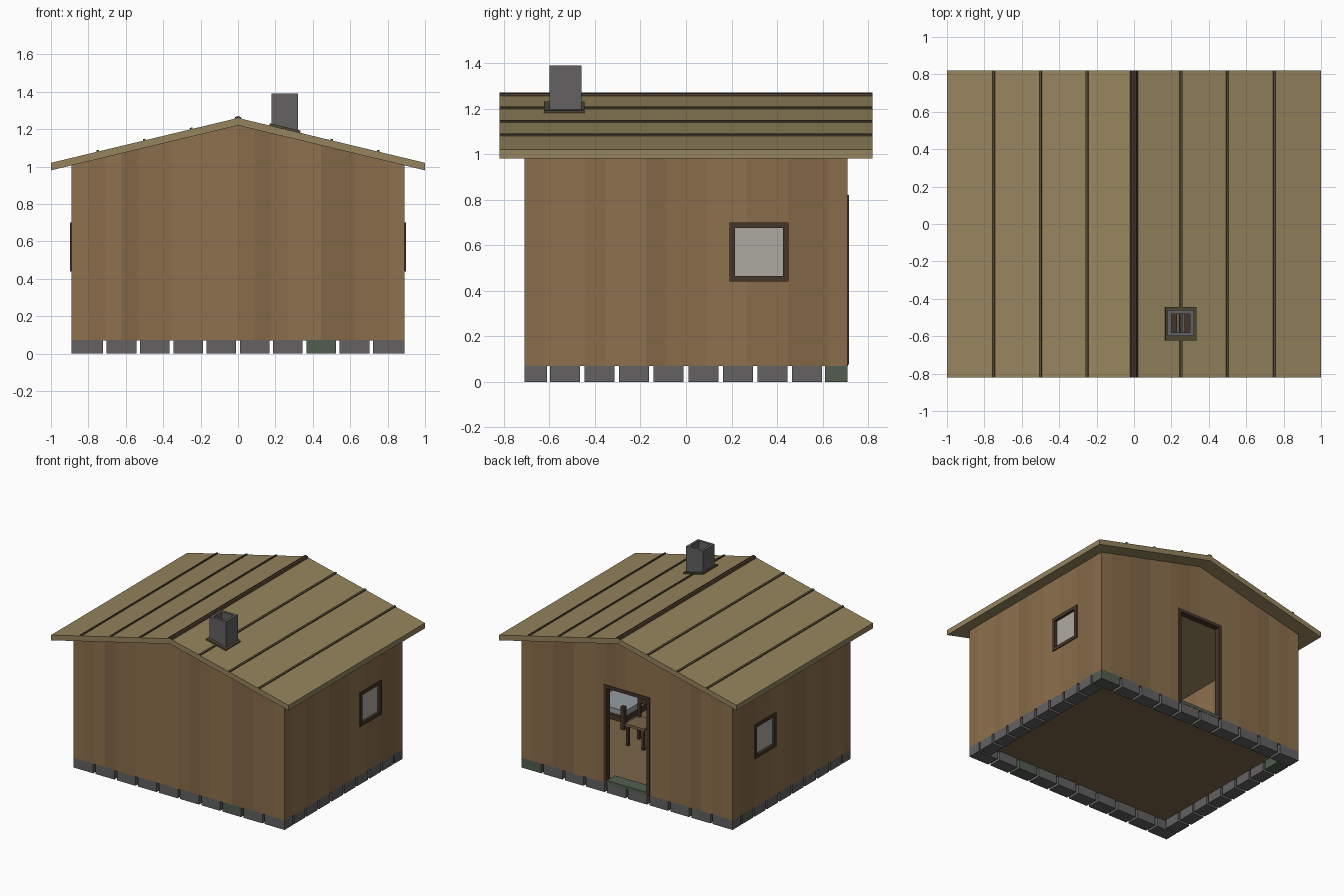
import bpy, bmesh, math, random
from mathutils import Matrix, Vector

if "Cube" in bpy.data.objects:
    bpy.data.objects.remove(bpy.data.objects["Cube"])

random.seed(4)
EAVE, RIDGE, SLOPE = 1.02, 1.26, 0.24      # roof top heights and fall per unit x
TILT = math.atan(SLOPE)


def mat(name, r, g, b):
    m = bpy.data.materials.new(name)
    m.diffuse_color = (r, g, b, 1)
    m.use_nodes = True
    m.node_tree.nodes["Principled BSDF"].inputs["Base Color"].default_value = m.diffuse_color
    return m


planks = [mat("plank_a", .27, .165, .075), mat("plank_b", .25, .15, .068), mat("plank_c", .225, .135, .062)]
shingle = mat("roof_board", .30, .23, .11)
dark = mat("dark_wood", .06, .036, .022)
batten_m = mat("batten_wood", .09, .068, .035)
stone = mat("stone", .125, .12, .12)
moss = mat("mossy_stone", .085, .11, .08)
floor_m = mat("floor_wood", .2, .13, .065)
glass = mat("pane", .42, .40, .36)
cloth = mat("blanket", .3, .33, .36)


def make(name, bm, *mats):
    bmesh.ops.recalc_face_normals(bm, faces=bm.faces)
    me = bpy.data.meshes.new(name)
    bm.to_mesh(me)
    bm.free()
    ob = bpy.data.objects.new(name, me)
    bpy.context.collection.objects.link(ob)
    for m in mats:
        me.materials.append(m)
    return ob


def add_box(bm, x0, x1, y0, y1, z0, z1, rot=0.0):
    c = Vector(((x0 + x1) / 2, (y0 + y1) / 2, (z0 + z1) / 2))
    m = Matrix.Translation(c) @ Matrix.Rotation(rot, 4, 'Y') @ Matrix.Diagonal((x1 - x0, y1 - y0, z1 - z0, 1))
    bmesh.ops.create_cube(bm, size=1, matrix=m)


def boxes(name, m, *specs):
    bm = bmesh.new()
    for s in specs:
        add_box(bm, *s)
    return make(name, bm, m)


def prism(name, profile, y0, y1, *mats):
    """Extrude an (x, z) profile along y."""
    bm = bmesh.new()
    f = bm.faces.new([bm.verts.new((x, y0, z)) for x, z in profile])
    ext = bmesh.ops.extrude_face_region(bm, geom=[f])
    bmesh.ops.translate(bm, vec=(0, y1 - y0, 0), verts=[v for v in ext["geom"] if isinstance(v, bmesh.types.BMVert)])
    return make(name, bm, *mats)


def cut(ob, *cutters):
    bpy.context.view_layer.objects.active = ob
    for c in cutters:
        md = ob.modifiers.new("cut", 'BOOLEAN')
        md.operation, md.solver, md.object = 'DIFFERENCE', 'EXACT', c
        bpy.ops.object.modifier_apply(modifier=md.name)
        bpy.data.objects.remove(c)


# Walls: gabled shell with a back doorway and two side windows
def gable(w, z0, peak):
    e = peak - SLOPE * w
    return [(-w, z0), (w, z0), (w, e), (0, peak), (-w, e)]


walls = prism("walls", gable(.89, .07, 1.225), -.71, .71, *planks)
cut(walls,
    prism("cut_room", gable(.86, .0, 1.4), -.68, .68),
    boxes("cut_door", dark, (-.18, .18, .6, .8, .0, .8)),
    boxes("cut_window", dark, (-1, 1, .205, .435, .455, .685)))
# Split walls into vertical planks of varied shade
bm = bmesh.new()
bm.from_mesh(walls.data)
STEP = .089
for axis, half in ((0, .89), (1, .71)):
    for i in range(1, int(2 * half / STEP) + 1):
        p, n = Vector(), Vector()
        p[axis], n[axis] = -half + i * STEP, 1
        bmesh.ops.bisect_plane(bm, geom=bm.verts[:] + bm.edges[:] + bm.faces[:], plane_co=p, plane_no=n)
shade = [random.randrange(3) for _ in range(40)]
for f in bm.faces:
    c = f.calc_center_median()
    f.material_index = shade[int((c.x + .9) / STEP if abs(f.normal.y) > .5 else (c.y + .72) / STEP + 18)]
bm.to_mesh(walls.data)
bm.free()

# Window frames and panes on both sides
for s, side in ((-1, "left"), (1, "right")):
    a, b = sorted((s * .855, s * .897))
    boxes(side + "_window_frame", dark,
          (a, b, .19, .45, .44, .465), (a, b, .19, .45, .675, .70),
          (a, b, .19, .215, .465, .675), (a, b, .425, .45, .465, .675))
    a, b = sorted((s * .872, s * .878))
    boxes(side + "_window_pane", glass, (a, b, .21, .43, .46, .68))

# Door frame and threshold
boxes("door_frame", dark, (-.195, -.17, .67, .715, .075, .8), (.17, .195, .67, .715, .075, .8),
      (-.195, .195, .67, .715, .795, .82))
boxes("threshold", moss, (-.17, .17, .61, .712, .07, .093))

# Foundation stones with open joints
G = .01
n = 0
ring = [(-.89 + .178 * i + G, -.89 + .178 * (i + 1) - G, s * .66 - .05, s * .66 + .05)
        for s in (-1, 1) for i in range(10)]
ring += [(s * .84 - .05, s * .84 + .05, -.608 + .152 * i + G, -.608 + .152 * (i + 1) - G)
         for s in (-1, 1) for i in range(8)]
for x0, x1, y0, y1 in ring:
    x0, x1 = (-.89 if x0 < -.87 else x0), (.89 if x1 > .87 else x1)
    n += 1
    boxes("foundation_stone_%02d" % n, moss if random.random() < .12 else stone, (x0, x1, y0, y1, 0, .074))
boxes("floor", floor_m, (-.87, .87, -.69, .69, .07, .088))

# Roof: one bent slab with a flue hole
roof = prism("roof", [(-1, EAVE), (0, RIDGE), (1, EAVE), (1, EAVE - .04), (0, RIDGE - .04), (-1, EAVE - .04)],
             -.82, .82, shingle)
cut(roof, boxes("cut_flue", dark, (.2, .3, -.58, -.48, 1, 1.5)))
# Battens
for s, side in ((-1, "left"), (1, "right")):
    for i in (1, 2, 3):
        x, z = s * i * .25, RIDGE - SLOPE * i * .25
        boxes("%s_batten_%d" % (side, i), batten_m, (x - .007, x + .007, -.82, .82, z - .006, z + .008, s * TILT))
# Ridge pole
bm = bmesh.new()
bmesh.ops.create_cone(bm, cap_ends=True, segments=10, radius1=.023, radius2=.023, depth=1.64,
                      matrix=Matrix.Translation((0, 0, 1.247)) @ Matrix.Rotation(math.pi / 2, 4, 'X'))
make("ridge_pole", bm, dark)

# Chimney with flashing and hearth below
chim = boxes("chimney", stone, (.18, .32, -.6, -.46, 1.16, 1.39))
cut(chim, boxes("cut_shaft", dark, (.2, .3, -.58, -.48, 1, 1.5)))
flash = boxes("chimney_flashing", batten_m, (.165, .335, -.623, -.445, 1.192, 1.212, TILT))
cut(flash, boxes("cut_flash", dark, (.19, .31, -.59, -.47, 1, 1.5)))
boxes("hearth", stone, (.12, .38, -.66, -.4, .088, .12))
boxes("hearth_logs", dark, (.2, .23, -.62, -.44, .12, .15), (.27, .3, -.62, -.44, .12, .15))

# Chair near the door
boxes("chair_seat", floor_m, (.24, .40, .0, .16, .235, .255))
boxes("chair_legs", dark, *[(x, x + .02, y, y + .02, .088, .24) for x in (.245, .375) for y in (.005, .135)])
boxes("chair_back", dark, (.245, .265, .0, .02, .255, .42), (.375, .395, .0, .02, .255, .42),
      (.265, .375, .004, .016, .36, .40))

# Bed along the right wall
boxes("bed_frame", dark, (.56, .85, -.64, -.06, .13, .17),
      *[(x, x + .03, y, y + .03, .088, .26) for x in (.55, .82) for y in (-.65, -.07)])
boxes("mattress", cloth, (.57, .84, -.62, -.08, .17, .21))
